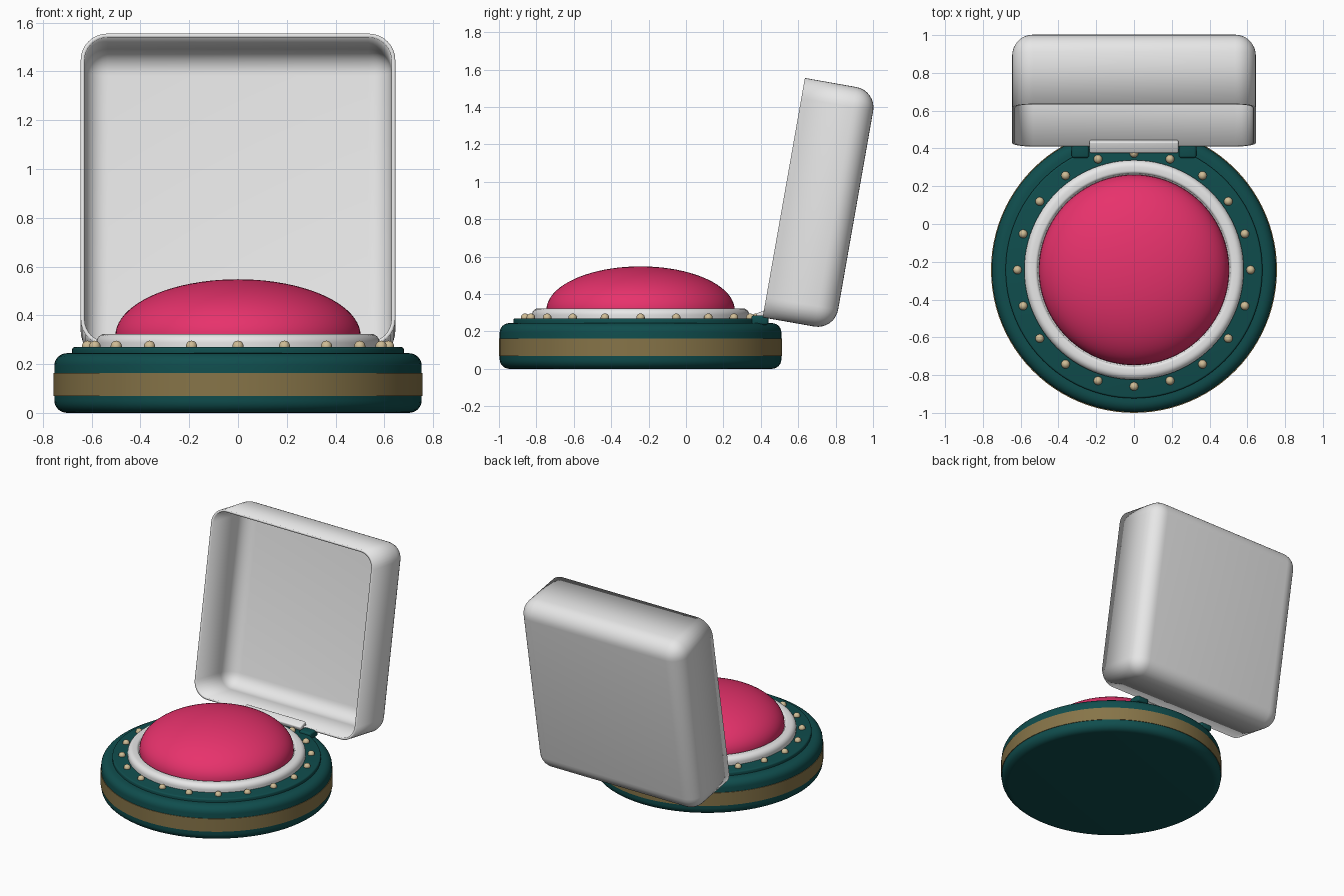
import bpy, bmesh, math
from mathutils import Matrix, Vector

if "Cube" in bpy.data.objects:
    bpy.data.objects.remove(bpy.data.objects["Cube"])

CY = -0.243  # centre of the round base in y


def material(name, r, g, b):
    m = bpy.data.materials.new(name)
    m.diffuse_color = (r, g, b, 1)
    m.use_nodes = True
    m.node_tree.nodes["Principled BSDF"].inputs["Base Color"].default_value = m.diffuse_color
    return m


teal = material("dark teal", 0.005, 0.075, 0.075)
gold = material("dull gold", 0.24, 0.175, 0.065)
cream = material("cream stud", 0.62, 0.5, 0.3)
pink = material("hot pink", 0.8, 0.032, 0.15)
white = material("off white", 0.8, 0.8, 0.8)


def finish(bm, name, mat, angle=35):
    bmesh.ops.recalc_face_normals(bm, faces=bm.faces[:])
    me = bpy.data.meshes.new(name)
    bm.to_mesh(me)
    bm.free()
    ob = bpy.data.objects.new(name, me)
    bpy.context.collection.objects.link(ob)
    me.materials.append(mat)
    bpy.ops.object.select_all(action='DESELECT')
    ob.select_set(True)
    bpy.context.view_layer.objects.active = ob
    bpy.ops.object.shade_smooth_by_angle(angle=math.radians(angle))
    return ob


def arc(cx, cz, rx, rz, a0, a1, n=6):
    """Points on an ellipse arc, angles in degrees."""
    out = []
    for i in range(n + 1):
        a = math.radians(a0 + (a1 - a0) * i / n)
        out.append((cx + rx * math.cos(a), cz + rz * math.sin(a)))
    return out


def lathe(name, profile, mat, steps=96):
    bm = bmesh.new()
    vs = [bm.verts.new((r, 0, z)) for r, z in profile]
    es = [bm.edges.new(p) for p in zip(vs, vs[1:])]
    bmesh.ops.spin(bm, geom=vs + es, cent=(0, 0, 0), axis=(0, 0, 1),
                   angle=2 * math.pi, steps=steps, use_duplicate=False)
    bmesh.ops.remove_doubles(bm, verts=bm.verts[:], dist=1e-4)
    ob = finish(bm, name, mat)
    ob.location.y = CY
    return ob


def rounded_box(name, size, loc, mat, radius, tilt=0):
    bm = bmesh.new()
    bmesh.ops.create_cube(bm, size=1, matrix=Matrix.Diagonal((*size, 1)))
    bmesh.ops.bevel(bm, geom=bm.edges[:], offset=radius, segments=3,
                    profile=0.5, affect='EDGES')
    ob = finish(bm, name, mat)
    ob.location = loc
    ob.rotation_euler.x = math.radians(tilt)
    return ob


# Round base with a raised top plate
lathe("base", [(0, 0)] + arc(0.70, 0.05, 0.053, 0.05, -90, 0)
      + arc(0.70, 0.195, 0.053, 0.05, 0, 90)
      + [(0.68, 0.245)] + arc(0.67, 0.26, 0.01, 0.01, 0, 90, 3) + [(0, 0.27)], teal)
lathe("side_band", [(0.74, 0.07), (0.757, 0.07), (0.757, 0.163), (0.74, 0.163), (0.74, 0.07)], gold)

# Collar and domed push button
lathe("button_collar", [(0.50, 0.26), (0.58, 0.26)] + arc(0.545, 0.288, 0.036, 0.036, 0, 90)
      + arc(0.525, 0.309, 0.015, 0.015, 90, 180, 4) + [(0.50, 0.30), (0.50, 0.26)], white)
lathe("button_dome", [(0, 0.27), (0.505, 0.27)]
      + arc(0, 0.315, 0.503, 0.233, 0, 90, 20), pink)

# Ring of small studs
bm = bmesh.new()
for i in range(20):
    a = i * math.tau / 20
    bmesh.ops.create_uvsphere(bm, u_segments=16, v_segments=10, radius=0.023,
                              matrix=Matrix.Translation((0.617 * math.cos(a), 0.617 * math.sin(a), 0.273)))
studs = finish(bm, "studs", cream, 60)
studs.location.y = CY

# Open square lid: rounded shell, open at the front, tilted back
W, D, H = 1.29, 0.39, 1.30
bm = bmesh.new()
bmesh.ops.create_cube(bm, size=1, matrix=Matrix.Translation((0, D / 2, H / 2)) @ Matrix.Diagonal((W, D, H, 1)))
edges = [e for e in bm.edges if max(v.co.y for v in e.verts) > D / 2]
bmesh.ops.bevel(bm, geom=edges, offset=0.11, segments=8, profile=0.5, affect='EDGES')
bmesh.ops.delete(bm, geom=[f for f in bm.faces if all(v.co.y < 1e-4 for v in f.verts)], context='FACES')
lid = finish(bm, "lid", white)
lid.location = (0, 0.41, 0.275)
lid.rotation_euler.x = math.radians(-10)
shell = lid.modifiers.new("wall", 'SOLIDIFY')
shell.thickness = 0.016
shell.offset = -1

# Hinge: plate on the lid edge and two lugs on the base
rounded_box("hinge_plate", (0.47, 0.065, 0.035), (0, 0.41, 0.29), white, 0.008, 20)
for side in (-1, 1):
    rounded_box("hinge_lug", (0.092, 0.09, 0.05), (side * 0.284, 0.395, 0.26), teal, 0.012)
